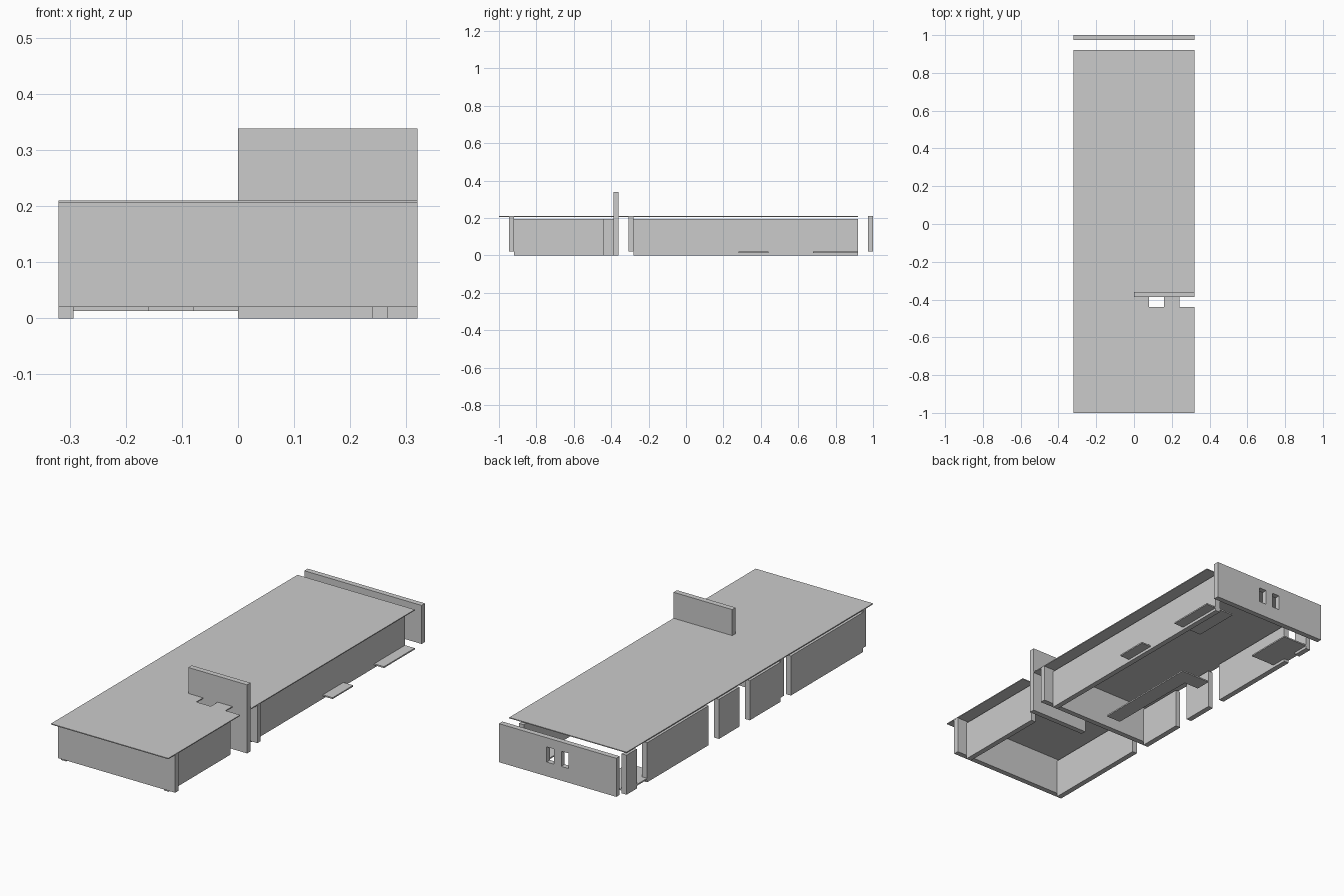
import bpy

if "Cube" in bpy.data.objects:
    bpy.data.objects.remove(bpy.data.objects["Cube"])

T = 0.0267  # wall thickness


def box(name, x0, x1, y0, y1, z0, z1):
    """Axis-aligned box given by its limits."""
    bpy.ops.mesh.primitive_cube_add(
        size=1, location=((x0 + x1) / 2, (y0 + y1) / 2, (z0 + z1) / 2))
    ob = bpy.context.object
    ob.name = name
    ob.scale = (x1 - x0, y1 - y0, z1 - z0)
    bpy.ops.object.transform_apply(location=False, rotation=False, scale=True)
    return ob


def cut(target, *limits):
    """Cut a box-shaped opening and discard the cutter."""
    cutter = box("cutter", *limits)
    cutter.hide_render = True
    mod = target.modifiers.new("opening", 'BOOLEAN')
    mod.operation = 'DIFFERENCE'
    mod.solver = 'EXACT'
    mod.object = cutter
    bpy.context.view_layer.objects.active = target
    bpy.ops.object.modifier_apply(modifier=mod.name)
    bpy.data.objects.remove(cutter, do_unlink=True)


# Flat roof with two openings beside the chimney wall
roof = box("roof", -0.32, 0.32, -1.0, 0.92, 0.2055, 0.21)
cut(roof, 0.08, 0.16, -0.44, -0.36, 0.1, 0.3)
cut(roof, 0.24, 0.40, -0.44, -0.36, 0.1, 0.3)

# Tall upright wall through the roof
box("chimney_wall", 0.0, 0.32, -0.36 - T, -0.36, 0.0, 0.338)

# Cross walls, full width
box("front_wall", -0.32, 0.32, -0.92 - T, -0.92, 0.02, 0.205)
box("middle_wall", -0.32, 0.32, -0.28 - T, -0.28, 0.02, 0.205)

# Detached rear wall with two small windows
rear = box("rear_wall", -0.32, 0.32, 1.0 - T, 1.0, 0.02, 0.21)
for x in (-0.04, 0.04):
    cut(rear, x - 0.02, x + 0.02, 0.9, 1.1, 0.09, 0.165)

# Long side walls, broken by door gaps
for i, (y0, y1) in enumerate([(-0.92, -0.44), (-0.28, 0.92)]):
    box(f"right_wall_{i + 1}", 0.24, 0.24 + T, y0, y1, 0.0, 0.195)
for i, (y0, y1) in enumerate([(-0.92, -0.36), (-0.28, -0.04), (0.04, 0.20),
                              (0.28, 0.76), (0.84, 0.92)]):
    box(f"left_wall_{i + 1}", -0.32, -0.32 + T, y0, y1, 0.0, 0.195)

# Thin floor plates and counters
for i, (x0, x1, y0, y1) in enumerate([(0.16, 0.32, 0.68, 0.92),
                                      (-0.32, -0.16, 0.68, 0.92),
                                      (0.24, 0.32, 0.28, 0.44),
                                      (-0.08, 0.0, -0.20, 0.28),
                                      (-0.16, 0.0, 0.28, 0.36)]):
    box(f"floor_plate_{i + 1}", x0, x1, y0, y1, 0.0133, 0.02)
